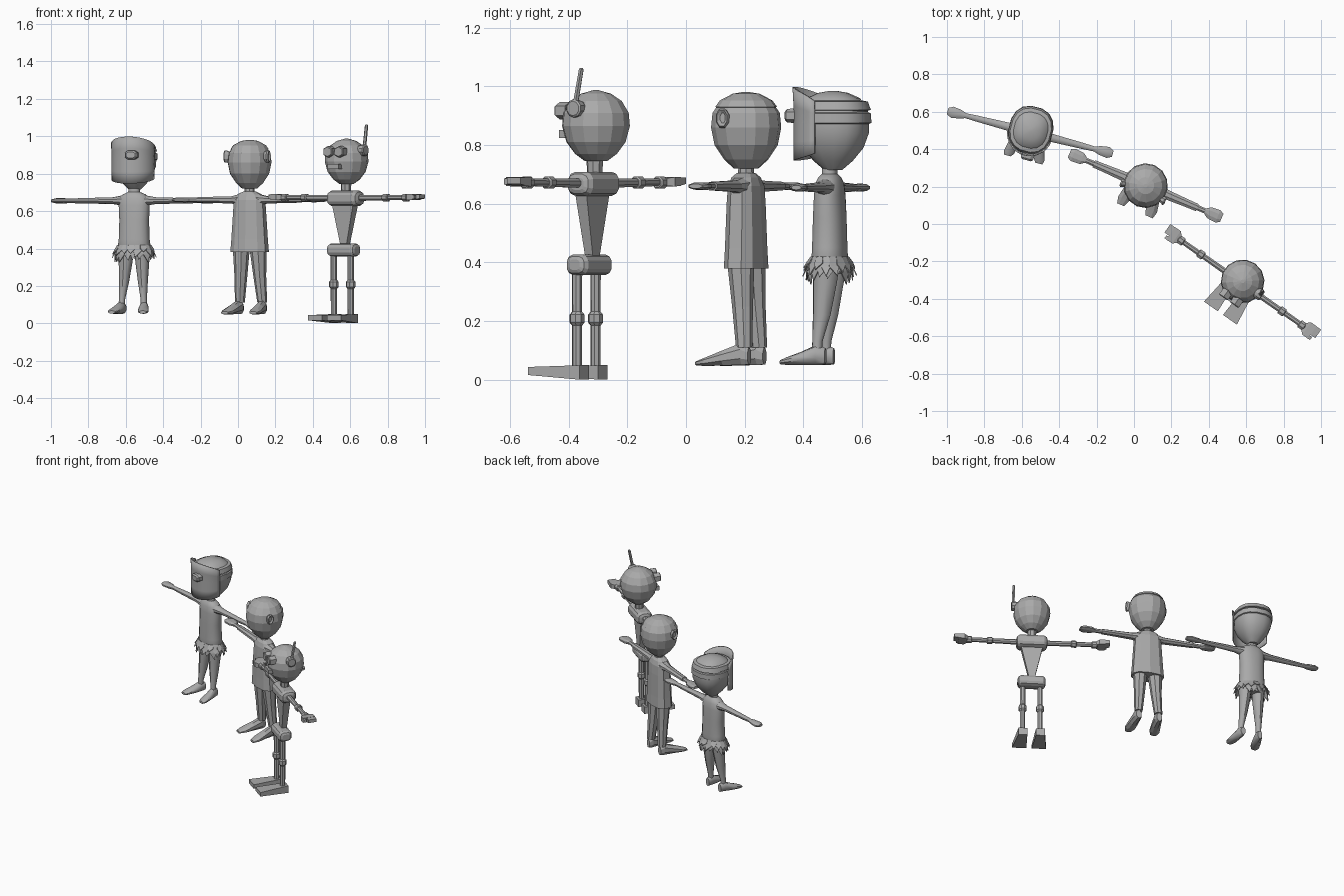
import bpy, bmesh, math, random
from mathutils import Matrix

random.seed(4)
grey = bpy.data.materials.new("plain_grey")
grey.diffuse_color = (0.4, 0.4, 0.4, 1)


def finish(name, bm, M, smooth=False):
    bmesh.ops.recalc_face_normals(bm, faces=bm.faces)
    me = bpy.data.meshes.new(name)
    bm.to_mesh(me)
    bm.free()
    me.materials.append(grey)
    ob = bpy.data.objects.new(name, me)
    bpy.context.collection.objects.link(ob)
    ob.matrix_world = M
    if smooth:
        bpy.ops.object.select_all(action='DESELECT')
        ob.select_set(True)
        bpy.context.view_layer.objects.active = ob
        bpy.ops.object.shade_smooth_by_angle(angle=math.radians(38))
    return ob


def loft(name, M, secs, axis='z', n=8, p=2.0, smooth=False):
    """Skin (super)elliptical sections (x, y, z, ra, rb) lying across an axis."""
    bm = bmesh.new()
    rings = []
    for x, y, z, ra, rb in secs:
        ring = []
        for k in range(n):
            t = 2 * math.pi * (k + 0.5) / n
            c, s = math.cos(t), math.sin(t)
            a = ra * math.copysign(abs(c) ** (2 / p), c)
            b = rb * math.copysign(abs(s) ** (2 / p), s)
            co = {'z': (x + a, y + b, z), 'x': (x, y + a, z + b), 'y': (x + a, y, z + b)}[axis]
            ring.append(bm.verts.new(co))
        rings.append(ring)
    for r0, r1 in zip(rings, rings[1:]):
        for k in range(n):
            bm.faces.new((r0[k], r0[(k + 1) % n], r1[(k + 1) % n], r1[k]))
    bm.faces.new(rings[0])
    bm.faces.new(rings[-1])
    return finish(name, bm, M, smooth)


def pair(name, M, secs, **kw):
    for side, s in (("left", -1), ("right", 1)):
        loft(f"{side}_{name}", M, [(s * q[0],) + tuple(q[1:]) for q in secs], **kw)


def column(prof, y=0.0):
    return [(0, y, z, a, b) for z, a, b in prof]


def place(x, y, deg):
    return Matrix.Translation((x, y, 0)) @ Matrix.Rotation(math.radians(deg), 4, 'Z')


# ---------- masked figure ----------
A = place(-0.555, 0.49, -14.5)
loft("masked_torso", A, column([(.36, .07, .05), (.40, .09, .06), (.45, .083, .058), (.55, .08, .055),
     (.63, .084, .05), (.67, .08, .045), (.69, .06, .036), (.702, .032, .026), (.74, .028, .026)]),
     n=16, p=2.3, smooth=True)
loft("masked_head", A, column([(.715, .03, .03), (.745, .06, .065), (.79, .093, .102), (.84, .111, .12),
     (.89, .114, .122), (.93, .107, .114), (.96, .085, .09), (.978, .05, .05), (.985, .01, .01)], .012),
     n=16, p=2.4, smooth=True)
loft("lower_strap", A, column([(.872, .112, .12), (.876, .119, .129), (.908, .118, .127),
     (.912, .108, .118)], .012), n=16, p=2.4, smooth=True)
loft("upper_strap", A, column([(.916, .106, .114), (.92, .116, .127), (.948, .108, .117),
     (.952, .09, .098)], .012), n=16, p=2.4, smooth=True)
pair("masked_arm", A, [(.05, 0, .655, .036, .032), (.085, 0, .656, .03, .024), (.12, 0, .656, .023, .018),
     (.3, 0, .655, .017, .014), (.355, 0, .655, .014, .012), (.385, 0, .655, .025, .014),
     (.43, 0, .655, .032, .014), (.456, 0, .655, .018, .008)], axis='x', n=10, smooth=True)
pair("masked_leg", A, [(.045, 0, .42, .043, .05), (.046, -.005, .33, .037, .042), (.052, -.015, .22, .026, .031),
     (.06, -.028, .13, .017, .018), (.061, -.03, .08, .017, .018)], n=10, smooth=True)
pair("masked_foot", A, [(.058, 0, .08, .016, .028), (.062, -.03, .085, .024, .035), (.072, -.08, .073, .03, .023),
     (.083, -.13, .064, .03, .013), (.086, -.15, .06, .02, .008)], axis='y', n=10, smooth=True)

# curved face mask, tallest at the front
bm = bmesh.new()
cols = []
for k in range(17):
    t = math.radians(190 + 160 * k / 16)
    f = abs(math.sin(t)) ** 0.6
    x, y = .120 * math.cos(t), -.003 + .121 * math.sin(t)
    lo, hi = .785 - .038 * f, .925 + .073 * f
    cols.append([bm.verts.new((x * (1 + .03 * (j == 4)), y * (1 + .03 * (j == 4)), lo + (hi - lo) * j / 4))
                 for j in range(5)])
for c0, c1 in zip(cols, cols[1:]):
    for j in range(4):
        bm.faces.new((c0[j], c1[j], c1[j + 1], c0[j + 1]))
mask = finish("face_mask", bm, A, True)
sol = mask.modifiers.new("thickness", 'SOLIDIFY')
sol.thickness = .007
loft("mask_nose", A, [(.018, -.11, .9, .038, .026), (.018, -.14, .9, .036, .025), (.018, -.149, .9, .026, .017)],
     axis='y', n=8, p=2.6)

# ragged leaf skirt, two layers
bm = bmesh.new()
for layer in range(2):
    for k in range(18):
        t = 2 * math.pi * (k + .5 * layer) / 18
        drop = random.uniform(.055, .09) - .02 * layer
        def pt(da, r, z):
            return bm.verts.new(((.018 + r) * math.cos(t + da), (r - .012) * math.sin(t + da), z))
        top = .412 + .008 * layer
        a, b = pt(-.16, .076, top), pt(.16, .076, top)
        c, d = pt(-.2, .09, top - drop * .5), pt(.2, .09, top - drop * .5)
        e = pt(random.uniform(-.15, .15), .092 + .012 * layer, top - drop)
        bm.faces.new((a, b, d, c))
        bm.faces.new((c, d, e))
skirt = finish("leaf_skirt", bm, A)
skirt.modifiers.new("thickness", 'SOLIDIFY').thickness = .004

# ---------- clothed figure ----------
B = place(0.062, 0.205, -23)
loft("shirt", B, column([(.38, .106, .063), (.45, .1, .06), (.6, .09, .056), (.66, .086, .052),
     (.69, .066, .042), (.705, .032, .03)]), n=10, p=2.5)
loft("neck", B, column([(.69, .028, .028), (.74, .026, .026)]), n=8)
loft("head", B, column([(.72, .04, .042), (.75, .073, .075), (.80, .106, .108), (.86, .119, .12), (.91, .113, .115),
     (.95, .086, .087), (.972, .045, .045), (.978, .01, .01)]), n=14)
loft("hair_cap", B, column([(.928, .1, .1), (.93, .104, .106), (.952, .089, .09), (.975, .046, .046),
     (.981, .01, .01)]), n=14)
pair("ear", B, [(.09, -.03, .89, .014, .022), (.122, -.037, .892, .025, .036), (.13, -.035, .892, .02, .03),
     (.122, -.035, .892, .01, .018)], axis='x', n=8)
pair("sleeve", B, [(.05, 0, .66, .042, .034), (.10, 0, .66, .029, .021), (.25, 0, .66, .023, .017),
     (.3, 0, .66, .022, .016)], axis='x', n=8)
pair("hand", B, [(.29, 0, .66, .016, .013), (.345, 0, .66, .015, .013), (.37, 0, .66, .034, .014),
     (.42, 0, .66, .038, .013), (.442, 0, .66, .026, .008)], axis='x', n=8)
pair("trouser_leg", B, [(.048, 0, .41, .046, .047), (.055, .01, .25, .034, .036), (.065, .02, .11, .026, .028)], n=8)
pair("shoe", B, [(.067, .04, .08, .018, .03), (.067, .015, .088, .026, .041), (.073, -.05, .075, .031, .028),
     (.08, -.11, .062, .035, .016), (.083, -.146, .056, .022, .008)], axis='y', n=8)

# ---------- robot ----------
C = place(0.575, -0.315, -35)


def bar(name, w, d, h, y, z):
    loft(name, C, [(sx * w, y, z, d * k, h * k) for sx, k in
         ((-1, .5), (-.94, .8), (-.78, 1), (.78, 1), (.94, .8), (1, .5))], axis='x', n=12, p=3)


bar("robot_shoulders", .098, .053, .042, 0, .668)
bar("robot_pelvis", .088, .045, .036, -.018, .392)
loft("robot_torso", C, column([(.41, .018, .016), (.64, .071, .024)], -.005), n=4, p=40)
loft("robot_neck", C, column([(.69, .026, .026), (.77, .03, .03)], .005), n=8)
loft("robot_head", C, column([(.745, .038, .038), (.77, .072, .072), (.81, .102, .102), (.865, .117, .117),
     (.91, .113, .113), (.95, .089, .089), (.975, .052, .052), (.987, .01, .01)], .01), n=14)
pair("robot_eye", C, [(.035, -.075, .917, .032, .03), (.036, -.115, .917, .032, .03), (.036, -.12, .917, .027, .025)],
     axis='y', n=6, p=2.3)
loft("robot_mouth", C, [(0, -.08, .838, .038, .014), (0, -.117, .838, .038, .014)], axis='y', n=4, p=40)
loft("robot_ear", C, [(.085, .005, .925, .025, .025), (.105, .005, .925, .031, .031), (.126, .005, .925, .031, .031),
     (.13, .005, .925, .025, .025)], axis='x', n=10)
loft("antenna", C, [(.118, .005, .93, .01, .01), (.116, .03, 1.058, .009, .009), (.116, .03, 1.063, .005, .005)], n=6)
pair("robot_arm", C, [(.08, 0, .67, .017, .017), (.41, 0, .674, .014, .014)], axis='x', n=8)
for joint, x in (("elbow", .265), ("wrist", .395)):
    pair("robot_" + joint, C, [(x - .018, 0, .672, .018, .018), (x - .014, 0, .672, .024, .022),
         (x + .014, 0, .672, .024, .022), (x + .018, 0, .672, .018, .018)], axis='x', n=8)
pair("robot_palm", C, [(.405, 0, .674, .022, .013), (.425, 0, .675, .041, .016), (.462, 0, .676, .041, .016)],
     axis='x', n=4, p=40)
pair("robot_thumb", C, [(.455, -.031, .676, .011, .013), (.475, -.031, .676, .009, .01)], axis='x', n=4, p=40)
pair("robot_fingers", C, [(.455, .012, .676, .028, .015), (.492, .012, .678, .028, .011)], axis='x', n=4, p=40)
pair("robot_leg", C, [(.055, -.03, .38, .018, .018), (.055, -.03, .03, .017, .017)], n=8)
pair("robot_knee", C, [(.055, -.03, .183, .016, .016), (.055, -.03, .195, .026, .026), (.055, -.03, .222, .026, .026),
     (.055, -.03, .234, .016, .016)], n=8)
pair("robot_foot", C, [(.055, 0, .025, .028, .025), (.062, -.197, .03, .046, .014)], axis='y', n=4, p=40)
